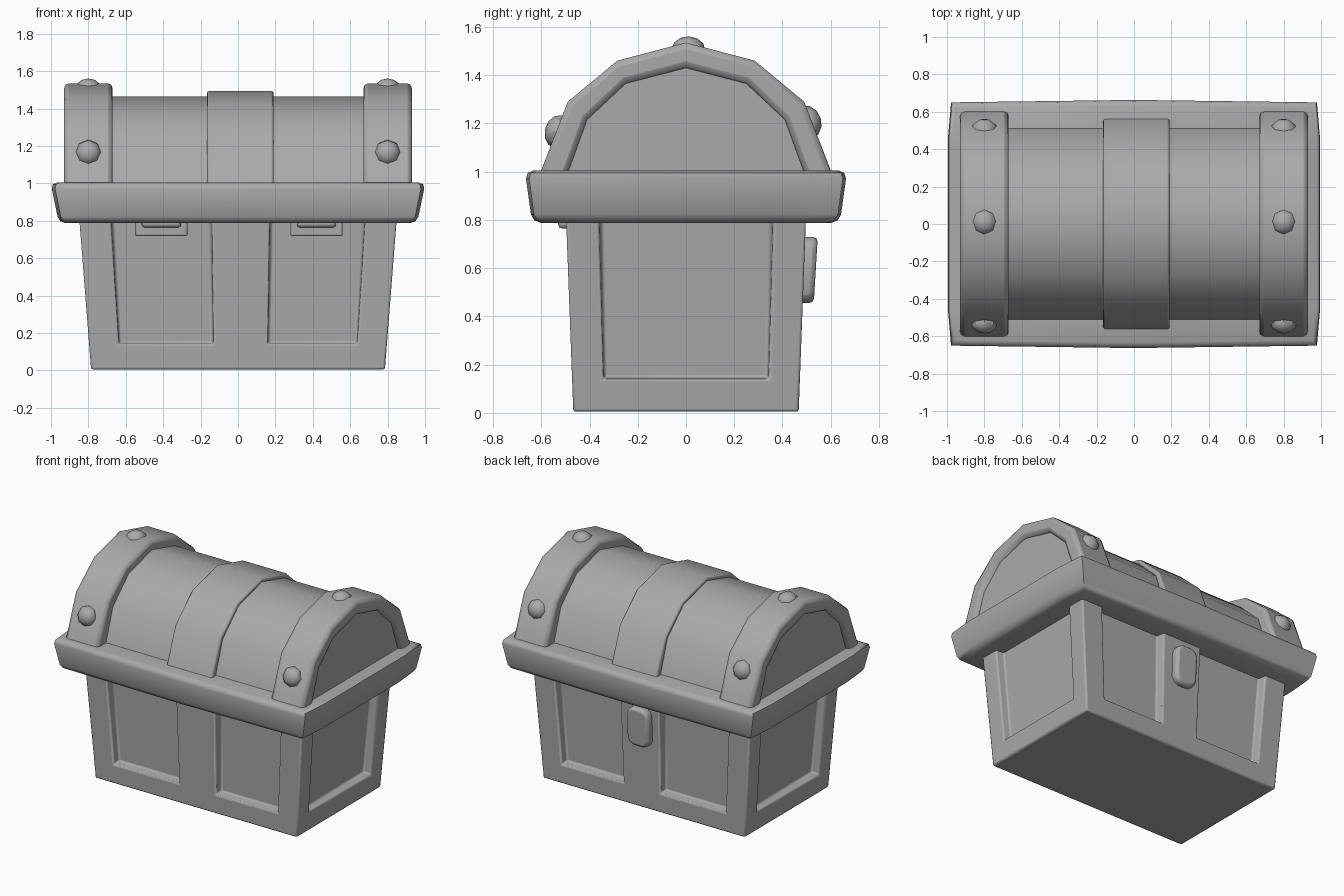
import bpy, bmesh
from mathutils import Vector, Matrix

if "Cube" in bpy.data.objects:
    bpy.data.objects.remove(bpy.data.objects["Cube"], do_unlink=True)

GREY = (0.4, 0.4, 0.4, 1)
mat = bpy.data.materials.new("plain grey")
mat.use_nodes = True
mat.diffuse_color = GREY
mat.node_tree.nodes["Principled BSDF"].inputs["Base Color"].default_value = GREY


def finish(bm, name, bevel=0, angle=0.7):
    """Turn a bmesh into a smooth, bevelled object."""
    bmesh.ops.recalc_face_normals(bm, faces=bm.faces)
    mesh = bpy.data.meshes.new(name)
    bm.to_mesh(mesh)
    bm.free()
    mesh.materials.append(mat)
    ob = bpy.data.objects.new(name, mesh)
    bpy.context.collection.objects.link(ob)
    if bevel:
        mod = ob.modifiers.new("bevel", "BEVEL")
        mod.width, mod.segments = bevel, 2
        mod.limit_method, mod.angle_limit = "ANGLE", 0.75
    bpy.ops.object.select_all(action="DESELECT")
    bpy.context.view_layer.objects.active = ob
    ob.select_set(True)
    bpy.ops.object.shade_smooth_by_angle(angle=angle)


def box(lo, hi):
    """Axis-aligned box between two corners."""
    lo, hi = Vector(lo), Vector(hi)
    bm = bmesh.new()
    bmesh.ops.create_cube(bm, size=1)
    for v in bm.verts:
        v.co = (lo + hi) / 2 + v.co * (hi - lo)
    return bm


def cut(bm, axis, positions):
    """Slice the mesh across one axis."""
    normal = Vector((0, 0, 0))
    normal[axis] = 1
    for p in positions:
        bmesh.ops.bisect_plane(bm, geom=bm.verts[:] + bm.edges[:] + bm.faces[:],
                               plane_co=normal * p, plane_no=normal)


def mirrored(half):
    """Full arch from its half, listed from foot to crown."""
    return half + [(-y, z) for y, z in reversed(half[:-1])]


def extrude_x(bm, length):
    """Extrude the whole flat shape along x, keeping both caps."""
    new = bmesh.ops.extrude_face_region(bm, geom=bm.faces[:])["geom"]
    bmesh.ops.translate(bm, vec=(length, 0, 0),
                        verts=[g for g in new if isinstance(g, bmesh.types.BMVert)])


def arch(name, outer, inner, x0, x1, bevel):
    """Arch-shaped strip between two profiles."""
    bm = bmesh.new()
    a = [bm.verts.new((x0, y, z)) for y, z in mirrored(outer)]
    b = [bm.verts.new((x0, y, z)) for y, z in mirrored(inner)]
    for i in range(len(a) - 1):
        bm.faces.new((a[i], a[i + 1], b[i + 1], b[i]))
    extrude_x(bm, x1 - x0)
    finish(bm, name, bevel)


# Chest body: tapered box with recessed panels on every wall
bm = box((-0.785, -0.467, 0.005), (0.785, 0.467, 0.9))
cut(bm, 0, (-0.63, -0.128, 0.155, 0.63))
cut(bm, 1, (-0.34, 0.34))
cut(bm, 2, (0.14,))
panels = []
for f in bm.faces:
    c = f.calc_center_median()
    front = abs(f.normal.y) > 0.9 and (-0.63 < c.x < -0.128 or 0.155 < c.x < 0.63)
    side = abs(f.normal.x) > 0.9 and abs(c.y) < 0.34
    if c.z > 0.14 and (front or side):
        panels.append(f)
bmesh.ops.inset_region(bm, faces=panels, thickness=0.008, depth=-0.055,
                       use_even_offset=True)
for v in bm.verts:
    v.co.x *= 1 + 0.1 * v.co.z
    v.co.y *= 1 + 0.08 * v.co.z
finish(bm, "chest_body", 0.01)

# Lid rim: flared slab, bowed gently outwards, rounded along top and bottom
bm = box((-0.985, -0.655, 0.788), (0.985, 0.655, 1.005))
cut(bm, 0, (0,))
cut(bm, 1, (-0.45, 0.45))
for v in bm.verts:
    bow_x, bow_y = abs(v.co.y) < 0.5, abs(v.co.x) < 0.01
    flare = 1 if v.co.z > 0.9 else 0.955
    v.co.x *= flare * (1.018 if bow_x else 1)
    v.co.y *= flare * (1.02 if bow_y else 1)
bm.normal_update()
rims = [e for e in bm.edges
        if {abs(f.normal.z) > 0.9 for f in e.link_faces} == {True, False}]
bmesh.ops.bevel(bm, geom=rims, offset=0.035, segments=2, profile=0.5,
                affect="EDGES")
finish(bm, "lid_rim", angle=0.9)

# Lid barrel and its centre strap
barrel = [(-0.52, 0.98), (-0.435, 1.23), (-0.26, 1.395), (0, 1.465)]
bm = bmesh.new()
bm.faces.new([bm.verts.new((-0.905, y, z)) for y, z in mirrored(barrel)])
extrude_x(bm, 1.81)
finish(bm, "lid_barrel")
strap = [(-0.57, 0.98), (-0.465, 1.25), (-0.275, 1.422), (0, 1.494)]
arch("centre_strap", strap, barrel, -0.165, 0.19, 0.01)

# Heavy end bands with studs
band_out = [(-0.61, 0.98), (-0.49, 1.29), (-0.285, 1.46), (0, 1.535)]
band_in = [(-0.495, 0.98), (-0.41, 1.215), (-0.25, 1.365), (0, 1.43)]
studs = {"front": (-0.53, 1.165), "top": (0.01, 1.505), "back": (0.505, 1.205)}
for side, s in (("left", 1), ("right", -1)):
    arch(side + "_end_band", band_out, band_in, *sorted((s * 0.67, s * 0.93)), 0.025)
    for place, (y, z) in studs.items():
        bm = bmesh.new()
        bmesh.ops.create_uvsphere(bm, u_segments=8, v_segments=6, radius=0.07)
        turn = Vector((0, 0, 1)).rotation_difference(Vector((0, y, z - 1.05)))
        squash = Matrix.Diagonal((1, 1, 0.8, 1))
        bm.transform(Matrix.Translation((s * 0.8, y, z)) @ turn.to_matrix().to_4x4() @ squash)
        finish(bm, f"{side}_{place}_stud")

# Front hinges: a flat leaf with a raised knuckle
for side, x in (("left", 0.42), ("right", -0.41)):
    finish(box((x - 0.14, -0.487, 0.718), (x + 0.14, -0.42, 0.85)),
           side + "_hinge_leaf", 0.01)
    finish(box((x - 0.105, -0.53, 0.765), (x + 0.105, -0.42, 0.85)),
           side + "_hinge_knuckle", 0.015)

# Back latch: rounded tab leaning with the wall
bm = box((-0.08, 0.44, 0.455), (0.09, 0.53, 0.73))
corners = [e for e in bm.edges
           if abs(e.verts[0].co.y - e.verts[1].co.y) > 0.05]
bmesh.ops.bevel(bm, geom=corners, offset=0.05, segments=2, profile=0.5,
                affect="EDGES")
for v in bm.verts:
    v.co.y += 0.06 * (v.co.z - 0.46)
finish(bm, "back_latch", 0.02)
